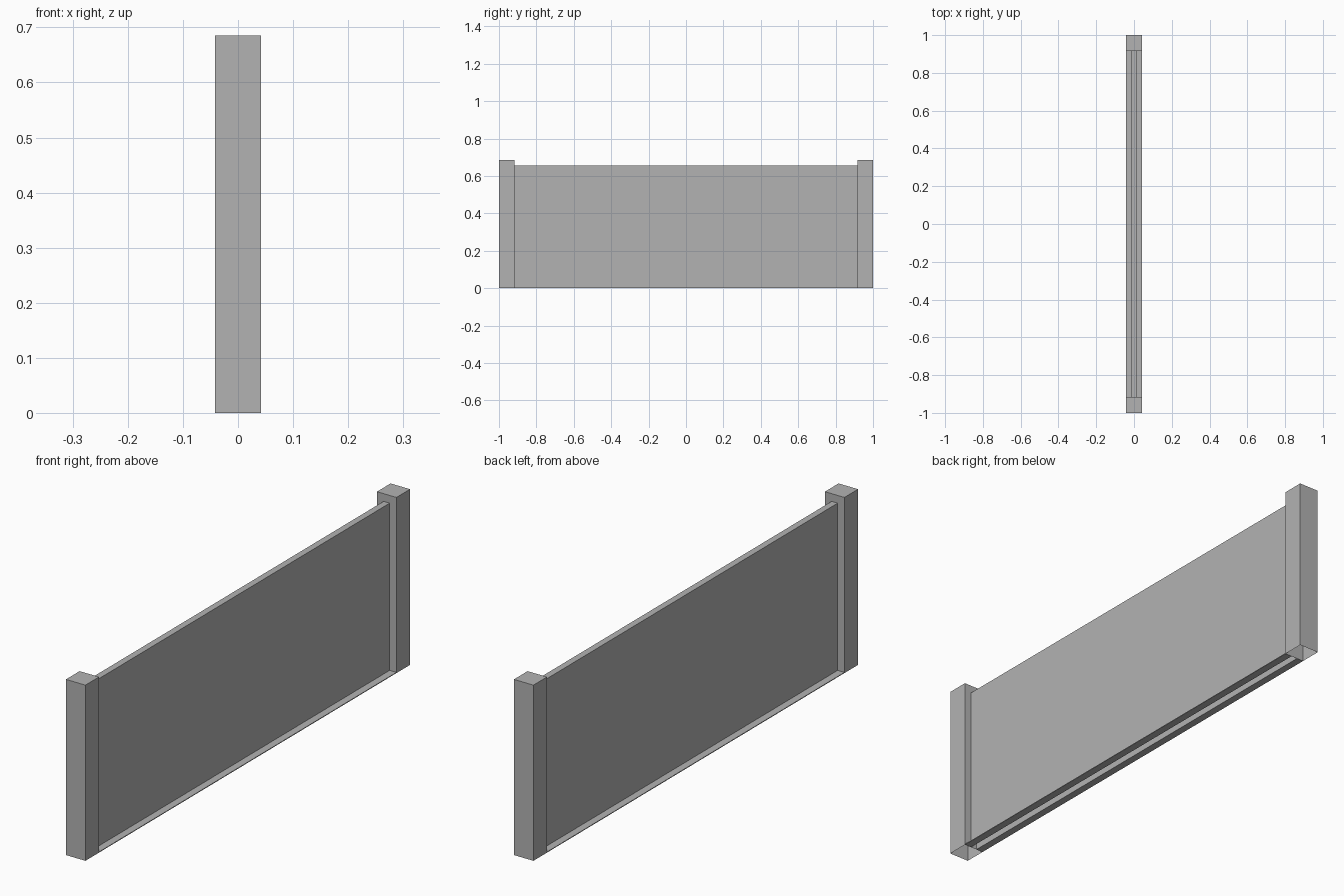
import bpy
import bmesh
from mathutils import Vector

cube = bpy.data.objects.get("Cube")
if cube:
    bpy.data.objects.remove(cube, do_unlink=True)

grey = bpy.data.materials.new("plain grey")
grey.use_nodes = True
COLOUR = (0.45, 0.45, 0.45, 1)
grey.diffuse_color = COLOUR
grey.node_tree.nodes["Principled BSDF"].inputs["Base Color"].default_value = COLOUR


def box(name, low, high, open_bottom=False):
    """Flat-sided box between two corners, optionally without its underside."""
    low, high = Vector(low), Vector(high)
    bm = bmesh.new()
    bmesh.ops.create_cube(bm, size=1)
    for v in bm.verts:
        v.co = (low + high) / 2 + v.co * (high - low)
    bm.normal_update()
    if open_bottom:
        under = [f for f in bm.faces if f.normal.z < -0.5]
        bmesh.ops.delete(bm, geom=under, context='FACES')
    mesh = bpy.data.meshes.new(name)
    bm.to_mesh(mesh)
    bm.free()
    mesh.materials.append(grey)
    obj = bpy.data.objects.new(name, mesh)
    bpy.context.collection.objects.link(obj)
    return obj


HALF = 0.042      # half width of the posts
INNER = 0.916     # inner face of the posts
THIN = 0.013      # half thickness of the panel

# Hollow end posts
box("front_post", (-HALF, -1, 0), (HALF, -INNER, 0.685), True)
box("back_post", (-HALF, INNER, 0), (HALF, 1, 0.685), True)

# Hollow panel between the posts
box("wall_panel", (-THIN, -INNER, 0), (THIN, INNER, 0.655), True)

# Thin ground strips on both sides of the panel
box("left_ground_strip", (THIN, -INNER, 0), (HALF, INNER, 0.003))
box("right_ground_strip", (-HALF, -INNER, 0), (-THIN, INNER, 0.003))
